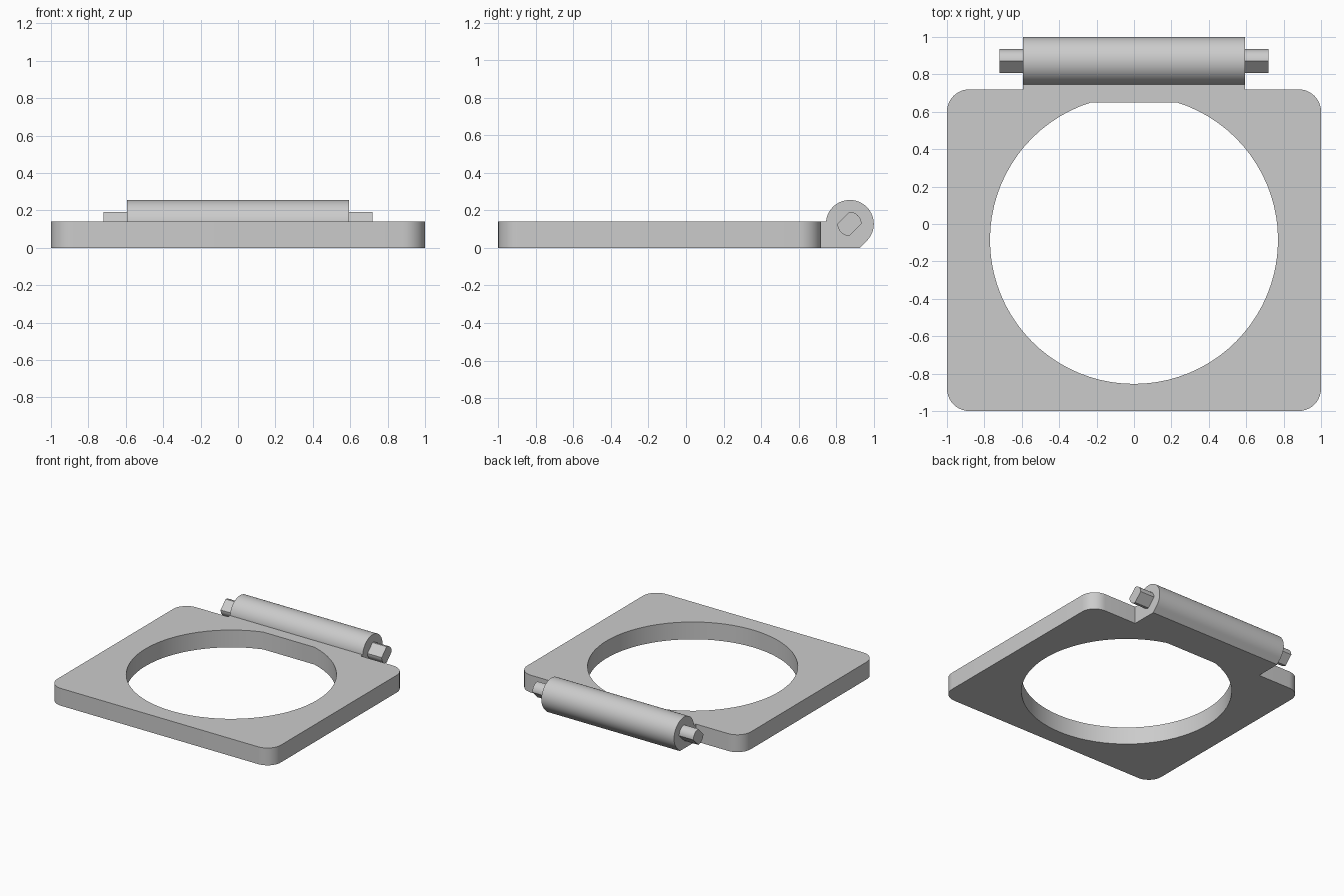
import bpy, bmesh
from math import sin, cos, radians, asin, degrees
from mathutils import Matrix

if "Cube" in bpy.data.objects:
    bpy.data.objects.remove(bpy.data.objects["Cube"], do_unlink=True)

gray = bpy.data.materials.new("plain gray")
gray.use_nodes = True
color = (0.6, 0.6, 0.6, 1)
gray.diffuse_color = color
gray.node_tree.nodes["Principled BSDF"].inputs["Base Color"].default_value = color


def arc(cx, cy, r, start, end, steps):
    """Points along an arc, angles in degrees."""
    angles = [radians(start + (end - start) * i / steps) for i in range(steps + 1)]
    return [(cx + r * cos(a), cy + r * sin(a)) for a in angles]


def prism(name, loops, depth, matrix=Matrix()):
    """Fill closed outlines (outer first, then holes) and extrude them along z."""
    bm = bmesh.new()
    for loop in loops:
        verts = [bm.verts.new((x, y, 0)) for x, y in loop]
        for a, b in zip(verts, verts[1:] + verts[:1]):
            bm.edges.new((a, b))
    bmesh.ops.triangle_fill(bm, edges=bm.edges[:], use_beauty=True)
    top = bmesh.ops.extrude_face_region(bm, geom=bm.faces[:], use_keep_orig=True)
    moved = [g for g in top["geom"] if isinstance(g, bmesh.types.BMVert)]
    bmesh.ops.translate(bm, verts=moved, vec=(0, 0, depth))
    bmesh.ops.transform(bm, matrix=matrix, verts=bm.verts[:])
    bmesh.ops.recalc_face_normals(bm, faces=bm.faces[:])
    mesh = bpy.data.meshes.new(name)
    bm.to_mesh(mesh)
    bm.free()
    obj = bpy.data.objects.new(name, mesh)
    bpy.context.collection.objects.link(obj)
    mesh.materials.append(gray)
    bpy.ops.object.select_all(action="DESELECT")
    obj.select_set(True)
    bpy.context.view_layer.objects.active = obj
    bpy.ops.object.shade_smooth_by_angle(angle=radians(30))
    return obj


def along_x(start):
    """Map profile (y, z) with extrusion along x, beginning at start."""
    return Matrix(((0, 0, 1, start), (1, 0, 0, 0), (0, 1, 0, 0), (0, 0, 0, 1)))


thick, back, corner = 0.14, 0.72, 0.12
barrel_half, barrel_r, axis_y, axis_z = 0.593, 0.1275, 0.8725, 0.1275
meet = 180 - degrees(asin((thick - axis_z) / barrel_r))
neck_y = axis_y + barrel_r * cos(radians(meet))

# Rounded plate with a short neck at the back and a flat-topped round hole
outline = []
for cx, cy, start in ((1 - corner, corner - 1, -90), (1 - corner, back - corner, 0)):
    outline += arc(cx, cy, corner, start, start + 90, 10)
outline += [(barrel_half, back), (barrel_half, neck_y)]
outline += [(-x, y) for x, y in reversed(outline)]

hole_y, hole_r, hole_flat = -0.085, 0.77, 0.65
flat_angle = degrees(asin((hole_flat - hole_y) / hole_r))
hole = arc(0, hole_y, hole_r, 180 - flat_angle, 360 + flat_angle, 72)
prism("plate", [outline, hole], thick)

# Hinge barrel with a flat foot and a sloped lower back edge
barrel = arc(axis_y, axis_z, barrel_r, -45, meet, 40)
slope_foot = axis_y + barrel_r * (2 ** 0.5 - 1)
barrel += [(neck_y, 0), (slope_foot, 0)]
prism("hinge_barrel", [barrel], 2 * barrel_half, along_x(-barrel_half))

# Pins with two flats, one at each end of the barrel
pin_r, pin_end = 0.064, 0.72
pin = arc(axis_y - 0.002, axis_z, pin_r, 0, 90, 8) + arc(axis_y - 0.002, axis_z, pin_r, 180, 270, 8)
for name, start in (("left_pin", barrel_half), ("right_pin", -pin_end)):
    prism(name, [pin], pin_end - barrel_half, along_x(start))
